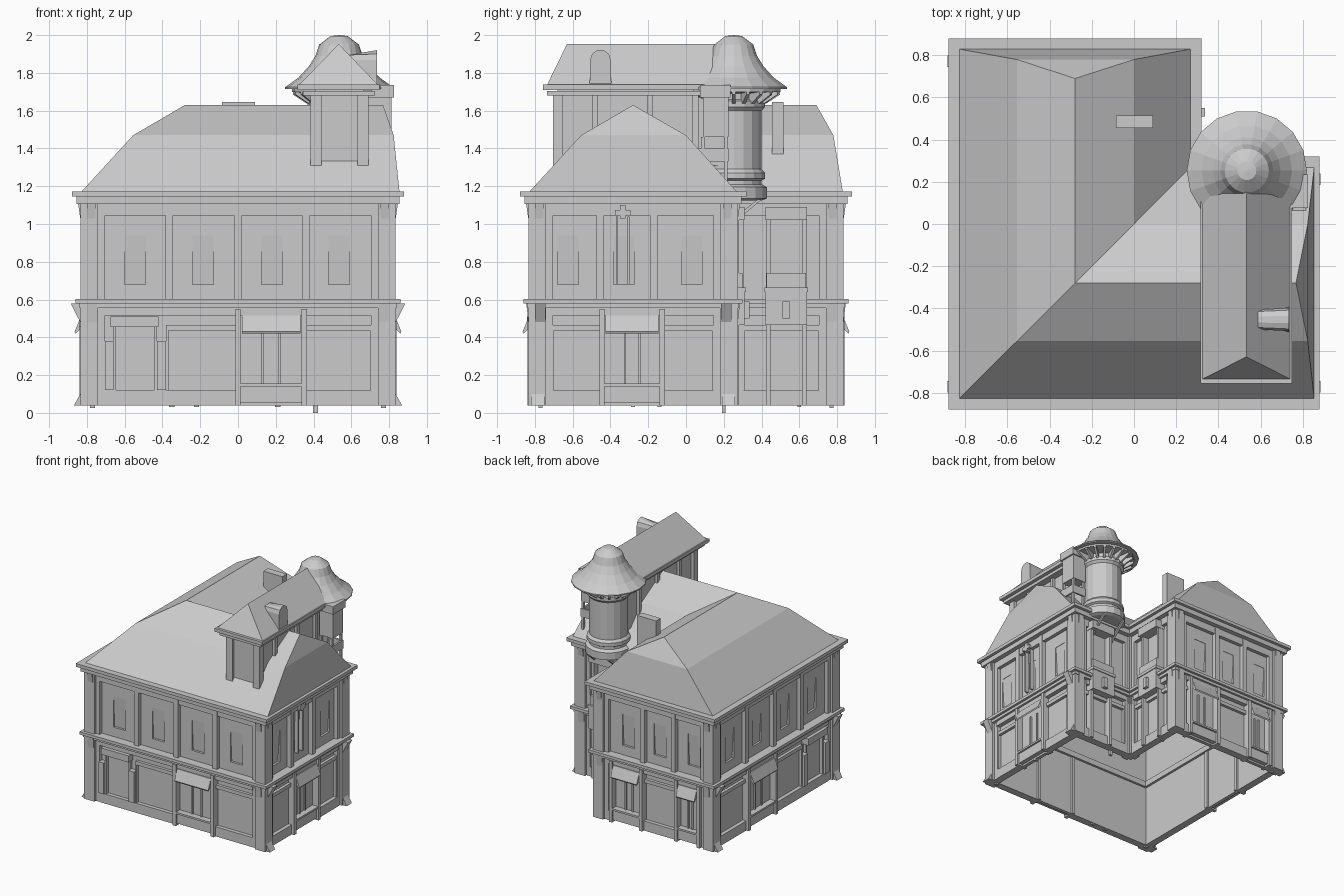
import bpy, bmesh, math
from mathutils import Matrix

cube = bpy.data.objects.get("Cube")
if cube:
    bpy.data.objects.remove(cube)

stone = bpy.data.materials.new("plain_grey")
stone.use_nodes = True
GREY = (0.6, 0.6, 0.6, 1)
stone.diffuse_color = GREY
stone.node_tree.nodes["Principled BSDF"].inputs["Base Color"].default_value = GREY

W, N = 0.785, 0.225        # outer wall plane, courtyard wall plane
P = 0.05                   # how far the pilasters stand out


def finish(name, bm, loc=(0, 0, 0), angle=0):
    bmesh.ops.recalc_face_normals(bm, faces=bm.faces)
    me = bpy.data.meshes.new(name)
    bm.to_mesh(me)
    bm.free()
    me.materials.append(stone)
    ob = bpy.data.objects.new(name, me)
    ob.location = loc
    ob.rotation_euler.z = math.radians(angle)
    bpy.context.collection.objects.link(ob)
    return ob


def prism(bm, u0, u1, section):
    """Extrude a (depth, height) section along u; depth points out of the wall."""
    a = [bm.verts.new((u0, -d, z)) for d, z in section]
    b = [bm.verts.new((u1, -d, z)) for d, z in section]
    bm.faces.new(a)
    bm.faces.new(b[::-1])
    for i in range(len(a)):
        j = (i + 1) % len(a)
        bm.faces.new((a[j], a[i], b[i], b[j]))


def slab(bm, u0, u1, z0, z1, d, d0=-0.005):
    prism(bm, u0, u1, [(d0, z0), (d, z0), (d, z1), (d0, z1)])


def block(name, x0, x1, y0, y1, z0, z1):
    bm = bmesh.new()
    slab(bm, x0, x1, z0, z1, -y0, -y1)
    finish(name, bm)


def l_ring(name, grow, inner, z0, z1):
    """L-shaped band following the house plan."""
    bm = bmesh.new()
    loops = []
    for g, z in ((grow, z0), (grow, z1), (inner, z1), (inner, z0)):
        o, n = W + g, N + g
        plan = [(-o, -o), (o, -o), (o, n), (n, n), (n, o), (-o, o)]
        loops.append([bm.verts.new((x, y, z)) for x, y in plan])
    for k in range(4):
        p, q = loops[k], loops[(k + 1) % 4]
        for i in range(6):
            j = (i + 1) % 6
            bm.faces.new((p[i], p[j], q[j], q[i]))
    return finish(name, bm)


def lathe(name, profile, sides, center):
    bm = bmesh.new()
    vs = [bm.verts.new((r, 0, z)) for r, z in profile]
    es = [bm.edges.new(p) for p in zip(vs, vs[1:])]
    bmesh.ops.spin(bm, geom=vs + es, cent=(0, 0, 0), axis=(0, 0, 1),
                   angle=math.tau, steps=sides)
    bmesh.ops.remove_doubles(bm, verts=bm.verts, dist=0.0005)
    finish(name, bm, (*center, 0))


# Walls and bands
walls = l_ring("house_walls", 0, -0.03, 0.04, 1.16)
l_ring("string_course", 0.075, -0.05, 0.578, 0.602)
l_ring("string_course_lower", 0.055, -0.05, 0.555, 0.578)
l_ring("cornice_lower", 0.07, -0.035, 1.105, 1.145)
l_ring("cornice_upper", 0.095, -0.04, 1.145, 1.172)


def facade(name, start, angle, lo, hi, strips=(), windows=(), doors=(), shops=(), bracket=0.06):
    def part(label, bm):
        return finish(name + "_" + label, bm, (*start, 0), angle)

    # Corner pilasters with brackets on both storeys
    bm = bmesh.new()
    for end, s in ((lo, 1), (hi, -1)):
        def span(a, b):
            return sorted((end + s * a, end + s * b))
        for z0, z1 in ((0.04, 0.56), (0.6, 1.11)):
            slab(bm, *span(-P + 0.001, 0.045), z0, z1, P)
            slab(bm, *span(0.045, 0.08), z0, z1, P * 0.6)
        prism(bm, *span(-0.015, 0.03), [(0.02, 1.03), (P, 1.03), (P + 0.012, 1.11), (0.02, 1.11)])
        prism(bm, *span(-0.015, 0.04), [(0.02, 0.48), (P, 0.48), (bracket, 0.578), (0.02, 0.578)])
        if bracket > 0.08:
            prism(bm, *span(-0.035, 0.035), [(0.02, 0.04), (0.083, 0.04), (P, 0.1), (0.02, 0.1)])
    part("pilasters", bm)

    # Upper timbers and rail
    bm = bmesh.new()
    for s in strips:
        slab(bm, s - 0.02, s + 0.02, 0.6, 1.11, 0.035)
    slab(bm, lo + 0.075, hi - 0.075, 1.045, 1.11, 0.03)
    part("timbers", bm)

    # Upper windows, sunk deeper towards the sill
    if windows:
        bm = bmesh.new()
        for w in windows:
            prism(bm, w - 0.055, w + 0.055, [(0.01, 0.94), (-0.003, 0.94), (-0.018, 0.68), (0.01, 0.68)])
        cutter = part("window_cutter", bm)
        cut = walls.modifiers.new(name + "_windows", 'BOOLEAN')
        cut.operation = 'DIFFERENCE'
        cut.solver = 'EXACT'
        cut.object = cutter
        cutter.hide_render = True
        cutters.append(cutter)

    # Ground floor rails, split around the openings
    bm = bmesh.new()
    cuts = [lo + 0.075] + [v for span in sorted([*doors, *shops]) for v in span] + [hi - 0.075]
    for a, b in zip(cuts[::2], cuts[1::2]):
        if b - a > 0.03:
            slab(bm, a, b, 0.04, 0.12, 0.032)
            slab(bm, a, b, 0.435, 0.465, 0.024)
            slab(bm, a, a + 0.012, 0.12, 0.435, 0.024)
            slab(bm, b - 0.012, b, 0.12, 0.435, 0.024)
    slab(bm, lo + 0.075, hi - 0.075, 0.515, 0.56, 0.037)
    part("ground_rails", bm)

    # Shop doors with a sloping awning
    for a, b in doors:
        bm = bmesh.new()
        for p in (a, b):
            slab(bm, p - 0.014, p + 0.014, 0.04, 0.55, 0.055, -0.045)
        slab(bm, a, b, 0.055, 0.14, 0.037)
        slab(bm, a, b, 0.14, 0.155, 0.052)
        for k in range(1, 3):
            p = a + 0.045 + (b - a - 0.09) * k / 3
            slab(bm, p - 0.006, p + 0.006, 0.15, 0.44, 0.012)
        part("door_frame", bm)
        bm = bmesh.new()
        prism(bm, a + 0.02, b - 0.02, [(0, 0.515), (0.045, 0.515), (0.08, 0.43), (0.075, 0.42), (0, 0.495)])
        part("awning", bm)

    # Wide shop windows
    for a, b in shops:
        bm = bmesh.new()
        slab(bm, a, a + 0.045, 0.12, 0.38, 0.043)
        slab(bm, b - 0.05, b, 0.12, 0.38, 0.043)
        slab(bm, a, b, 0.04, 0.12, 0.032)
        slab(bm, a + 0.045, a + 0.06, 0.12, 0.46, 0.025)
        slab(bm, b - 0.065, b - 0.05, 0.12, 0.46, 0.025)
        slab(bm, a + 0.03, b - 0.04, 0.455, 0.51, 0.058)
        part("shop_window", bm)


cutters = []
four = dict(strips=(-0.365, 0, 0.36), windows=(-0.545, -0.185, 0.18, 0.535))
three = dict(strips=(-0.455, -0.17), windows=(-0.625, -0.33, 0.03))
facade("front", (0, -W), 0, -W, W, **four, doors=[(0, 0.35)], shops=[(-0.705, -0.38)])
facade("left_side", (W, 0), 90, -W, N, **three, doors=[(-0.445, -0.125)], bracket=0.1)
facade("back", (0, W), 180, -N, W, (0.17, 0.455), (0.02, 0.31, 0.625), doors=[(-0.11, 0.17), (0.49, 0.7)])
facade("right_side", (-W, 0), 270, -W, W, **four, doors=[(-0.36, 0)], shops=[(0.38, 0.705)], bracket=0.1)
facade("court_front", (0, N), 180, -W, -N)
facade("court_side", (N, 0), 90, N, W)

# Apply the window cuts and drop the cutters
graph = bpy.context.evaluated_depsgraph_get()
cut_mesh = bpy.data.meshes.new_from_object(walls.evaluated_get(graph))
walls.modifiers.clear()
walls.data = cut_mesh
for c in cutters:
    bpy.data.objects.remove(c)


# Tall stacked bays in the courtyard
def court_bay(name, start, angle, c):
    bm = bmesh.new()
    for p in (c - 0.095, c + 0.095):
        slab(bm, p - 0.012, p + 0.012, 0.04, 1.09, 0.055)
    slab(bm, c - 0.11, c + 0.11, 0.465, 0.64, 0.085)
    slab(bm, c - 0.115, c + 0.115, 0.64, 0.665, 0.092)
    slab(bm, c - 0.105, c + 0.105, 0.665, 0.74, 0.075)
    slab(bm, c - 0.02, c + 0.02, 0.5, 0.59, 0.112)
    slab(bm, c - 0.11, c + 0.11, 1.02, 1.09, 0.085)
    finish(name, bm, (*start, 0), angle)


court_bay("court_side_bay", (N, 0), 90, 0.53)
court_bay("court_front_bay", (0, N), 180, -0.57)

# Crossed bar above the middle side window
bm = bmesh.new()
slab(bm, -0.375, -0.295, 1.045, 1.075, 0.048)
slab(bm, -0.35, -0.32, 1.03, 1.1, 0.048)
for p in (-0.365, -0.305):
    slab(bm, p - 0.006, p + 0.006, 0.68, 1.04, 0.03)
finish("window_bracket", bm, (W, 0, 0), 90)

# Main roof: one gambrel profile swept round the L, hipped at both ends
profile = [(-0.83, 1.17, 0.83), (-0.555, 1.47, 0.78), (-0.28, 1.63, 0.69),
           (0.0, 1.47, 0.78), (0.27, 1.17, 0.83)]
bm = bmesh.new()
rows = [[bm.verts.new((p, e, z)) for p, z, e in profile],
        [bm.verts.new((p, p, z)) for p, z, e in profile],
        [bm.verts.new((0.855 - (0.83 - e) * 0.62, p, z)) for p, z, e in profile]]
for r, s in zip(rows, rows[1:]):
    for i in range(4):
        bm.faces.new((r[i], r[i + 1], s[i + 1], s[i]))
for r in (rows[0], rows[2]):
    bm.faces.new((r[0], r[1], r[3], r[4]))
    bm.faces.new((r[1], r[2], r[3]))
finish("main_roof", bm)

block("chimney", -0.085, 0.09, 0.455, 0.515, 1.36, 1.645)

# Raised attic wing
block("attic_walls", 0.41, 0.665, -0.68, 0.2, 1.31, 1.72)
bm = bmesh.new()
for x in (0.383, 0.632):
    slab(bm, x, x + 0.058, 1.31, 1.69, 0.705, 0.65)
for y in (-0.48, -0.19, 0.05):
    slab(bm, 0.385, 0.69, 1.31, 1.69, -y + 0.015, -y - 0.015)
finish("attic_pilasters", bm)
block("attic_cornice_lower", 0.345, 0.725, -0.735, 0.22, 1.68, 1.705)
block("attic_cornice_upper", 0.315, 0.75, -0.757, 0.22, 1.71, 1.738)
bm = bmesh.new()
base = [bm.verts.new((x, y, 1.738)) for x, y in ((0.325, -0.735), (0.74, -0.735), (0.74, 0.2), (0.325, 0.2))]
ridge = [bm.verts.new((0.533, y, 1.953)) for y in (-0.63, 0.2)]
bm.faces.new(base)
bm.faces.new((base[0], base[1], ridge[0]))
bm.faces.new((base[2], base[3], ridge[1]))
bm.faces.new((base[1], base[2], ridge[1], ridge[0]))
bm.faces.new((base[3], base[0], ridge[0], ridge[1]))
finish("attic_roof", bm)

# Arched roof dormer
bm = bmesh.new()
arch = [(-0.06, 1.74), (0.06, 1.74), (0.055, 1.77)]
arch += [(0.055 * math.cos(t * math.pi / 5), 1.868 + 0.055 * math.sin(t * math.pi / 5)) for t in range(6)]
arch += [(-0.055, 1.77)]
prism(bm, 0.585, 0.735, arch)
for v in bm.verts:
    if v.co.x < 0.6:
        v.co.y *= 0.85
        v.co.z = min(v.co.z, 1.895)
finish("roof_dormer", bm, (0, -0.453, 0))

# Round tower
TOWER = (0.535, 0.253)
lathe("tower_shaft", [(0, 1.125), (0.15, 1.125), (0.178, 1.135), (0.178, 1.195), (0.15, 1.21),
                      (0.15, 1.23), (0.168, 1.24), (0.168, 1.27), (0.15, 1.29), (0.15, 1.6), (0.168, 1.62),
                      (0.168, 1.65), (0.15, 1.66), (0.15, 1.69), (0.25, 1.7), (0.25, 1.72), (0, 1.72)], 18, TOWER)
lathe("tower_roof", [(0.25, 1.715), (0.285, 1.715), (0.285, 1.725), (0.215, 1.775), (0.16, 1.835),
                     (0.125, 1.89), (0.105, 1.95), (0.045, 1.995), (0, 2.0)], 18, TOWER)
bm = bmesh.new()
for k in range(20):
    n = len(bm.verts)
    prism(bm, -0.009, 0.009, [(0.145, 1.63), (0.175, 1.64), (0.245, 1.685), (0.245, 1.705), (0.145, 1.705)])
    bm.verts.ensure_lookup_table()
    bmesh.ops.rotate(bm, verts=bm.verts[n:], cent=(0, 0, 0), matrix=Matrix.Rotation(math.tau * k / 20, 3, 'Z'))
finish("tower_brackets", bm, (*TOWER, 0))

# Hanging box above an open landing on the tower side
block("tower_box", 0.69, 0.812, 0.09, 0.225, 1.46, 1.68)
block("tower_box_cap", 0.68, 0.825, 0.075, 0.235, 1.67, 1.735)
bm = bmesh.new()
for y in (0.09, 0.21):
    for x in (0.7, 0.8):
        slab(bm, x - 0.01, x + 0.01, 1.17, 1.46, 0.01 - y, -0.01 - y)
slab(bm, 0.69, 0.815, 1.33, 1.4, -0.065, -0.085)
slab(bm, 0.69, 0.815, 1.33, 1.4, -0.21, -0.225)
slab(bm, 0.8, 0.815, 1.33, 1.4, -0.065, -0.225)
finish("tower_landing", bm)

# Struts under the tower
bm = bmesh.new()
for u in (0.44, 0.63):
    prism(bm, u - 0.01, u + 0.01, [(-N, 0.98), (-N, 1.01), (-0.38, 1.13), (-0.4, 1.13)])
finish("tower_struts", bm)

# Small feet under the walls
feet = [(0.41, 0.2, 0), (-0.77, -0.77, 0.027), (-0.35, -0.77, 0.03), (-0.22, -0.77, 0.03), (0.77, -0.77, 0.027),
        (0.77, -0.28, 0.03), (0.77, -0.14, 0.03), (0.21, 0.6, 0.03), (-0.77, 0.77, 0.027)]
for i, (x, y, z) in enumerate(feet):
    block("foot_%d" % (i + 1), x - 0.014, x + 0.014, y - 0.01, y + 0.01, z, 0.06)
